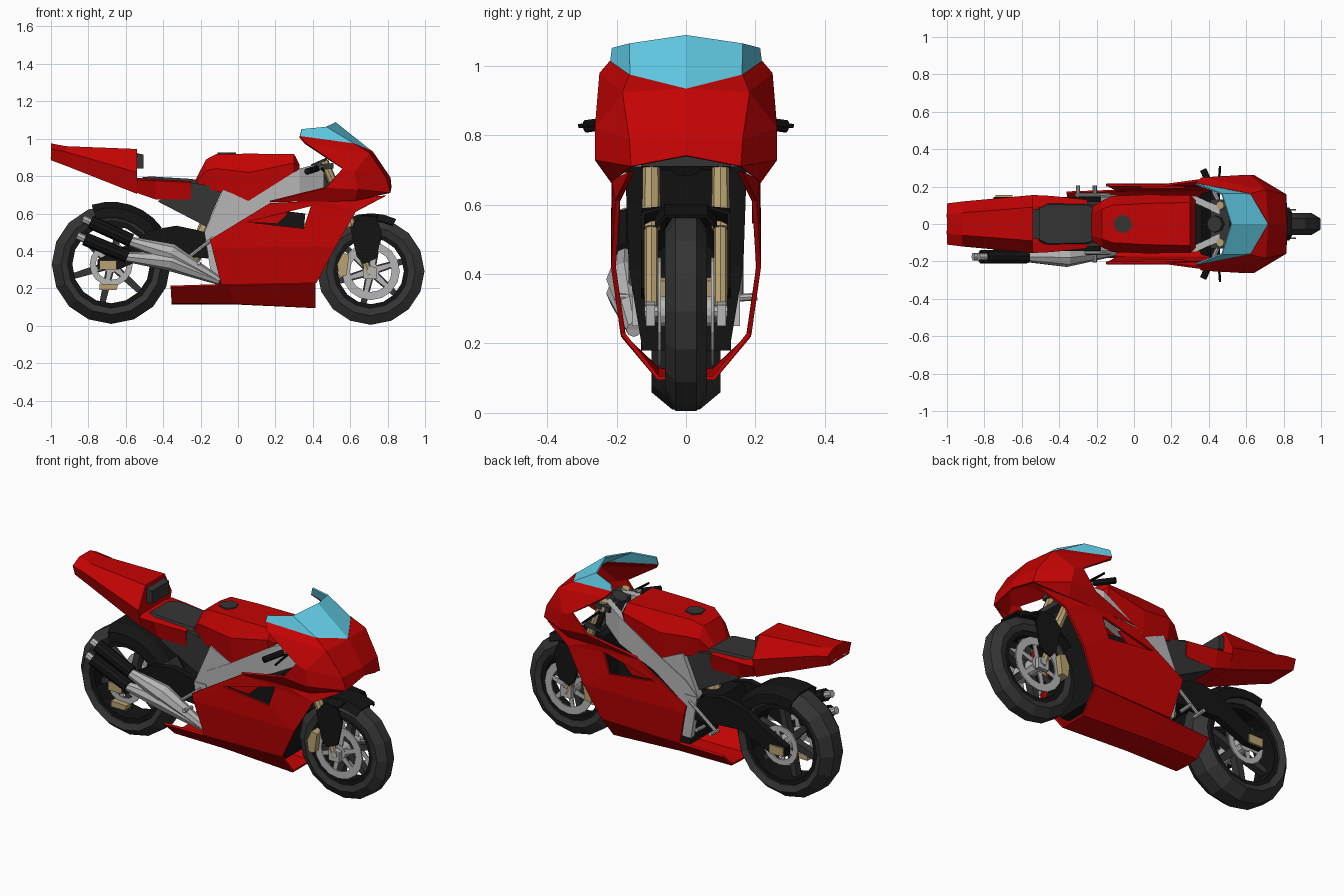
import bpy, bmesh
from math import sin, cos, radians, pi
from mathutils import Vector


def material(name, rgb):
    m = bpy.data.materials.new(name)
    m.diffuse_color = (*rgb, 1)
    return m


RED = material("red", (0.55, 0.001, 0.001))
BLUE = material("blue", (0.13, 0.65, 0.85))
DARK = material("dark", (0.035, 0.035, 0.035))
BLACK = material("black", (0.007, 0.007, 0.007))
GOLD = material("gold", (0.48, 0.36, 0.17))
STEEL = material("steel", (0.47, 0.47, 0.47))


def mesh(name, verts, faces, mat, mirror=False, thick=0):
    me = bpy.data.meshes.new(name)
    me.from_pydata([tuple(v) for v in verts], [], faces)
    bm = bmesh.new()
    bm.from_mesh(me)
    bmesh.ops.recalc_face_normals(bm, faces=bm.faces)
    bm.to_mesh(me)
    bm.free()
    me.materials.append(mat)
    ob = bpy.data.objects.new(name, me)
    bpy.context.collection.objects.link(ob)
    if mirror:
        mod = ob.modifiers.new("mirror", 'MIRROR')
        mod.use_axis = (False, True, False)
    if thick:
        mod = ob.modifiers.new("solidify", 'SOLIDIFY')
        mod.thickness, mod.offset = thick, 0
    return ob


def loft(name, rings, mat, mirror=False):
    n = len(rings[0])
    verts = [p for r in rings for p in r]
    faces = [(i * n + j, i * n + (j + 1) % n, (i + 1) * n + (j + 1) % n, (i + 1) * n + j)
             for i in range(len(rings) - 1) for j in range(n)]
    faces += [tuple(range(n)), tuple(range(len(verts) - n, len(verts)))]
    return mesh(name, verts, faces, mat, mirror)


def hull(name, sections, mat):
    # each section: x followed by (half width, z) from top to bottom
    rings = [[(x, w, z) for w, z in s] + [(x, -w, z) for w, z in reversed(s)] for x, *s in sections]
    return loft(name, rings, mat)


def plate(name, pts, y0, y1, mat, mirror=True):
    return loft(name, [[(x, y, z) for x, z in pts] for y in (y0, y1)], mat, mirror)


def rod(name, path, mat, mirror=True, seg=8):
    # path: (x, y, z, radius)
    d = (Vector(path[-1][:3]) - Vector(path[0][:3])).normalized()
    u = d.orthogonal().normalized()
    v = d.cross(u)
    rings = [[Vector(p[:3]) + p[3] * (u * cos(2 * pi * k / seg) + v * sin(2 * pi * k / seg))
              for k in range(seg)] for p in path]
    return loft(name, rings, mat, mirror)


def revolve(name, profile, c, mat, seg=16, a0=0, a1=360, mirror=False):
    # profile: (radius, y); full turns are closed rings, arcs are open sheets
    full, n = a1 - a0 == 360, len(profile)
    verts = []
    for k in range(seg + (not full)):
        a = radians(a0 + (a1 - a0) * k / seg)
        verts += [(c[0] + r * cos(a), y, c[1] + r * sin(a)) for r, y in profile]
    m = len(verts)
    faces = [(k * n + j, k * n + (j + 1) % n, ((k + 1) * n + (j + 1) % n) % m, ((k + 1) * n + j) % m)
             for k in range(seg) for j in range(n if full else n - 1)]
    return mesh(name, verts, faces, mat, mirror, 0 if full else 0.01)


def ring(name, r0, r1, y0, y1, c, mat, mirror=False):
    return revolve(name, [(r0, y0), (r1, y0), (r1, y1), (r0, y1)], c, mat, 16, mirror=mirror)


# Wheels: tyre, rim, spokes, hub, discs
FW, RW = (0.71, 0.292), (-0.678, 0.328)


def wheel(tag, c, R, w, crown, disc, disc_y):
    s = R - 0.085
    revolve(tag + "_tyre", [(R, -crown), (R, crown), (R - 0.05, w), (s, w * 0.85), (s, -w * 0.85), (R - 0.05, -w)],
            c, DARK)
    ring(tag + "_rim", s - 0.025, s + 0.005, -w * 0.75, w * 0.75, c, BLACK)
    ring(tag + "_brake_disc", disc * 0.72, disc, disc_y, disc_y + 0.008, c, STEEL, True)
    for k in range(6):
        a = k * pi / 3 + 0.3
        at = lambda r, t: (c[0] + r * cos(a) - t * sin(a), c[1] + r * sin(a) + t * cos(a))
        quad = lambda r0, r1, t: [at(r0, t), at(r0, -t), at(r1, -t * 0.7), at(r1, t * 0.7)]
        plate(tag + "_spoke", quad(0.03, s - 0.01, 0.022), -0.022, 0.022, DARK, False)
        plate(tag + "_disc_carrier", quad(0.03, disc * 0.8, 0.016), disc_y, disc_y + 0.006, STEEL)
    rod(tag + "_hub", [(c[0], -disc_y - 0.01, c[1], 0.045), (c[0], disc_y + 0.01, c[1], 0.045)], STEEL, False, 12)
    rod(tag + "_axle", [(c[0], -0.12, c[1], 0.018), (c[0], 0.12, c[1], 0.018)], STEEL, False)


wheel("front", FW, 0.287, 0.06, 0.03, 0.155, 0.072)
wheel("rear", RW, 0.318, 0.1, 0.04, 0.115, 0.085)

# Mudguards
revolve("front_fender", [(0.27, -0.085), (0.305, -0.06), (0.305, 0.06), (0.27, 0.085)], FW, BLACK, 6, 64, 140)
plate("front_fender_side", [(0.6, 0.52), (0.66, 0.585), (0.74, 0.575), (0.77, 0.5), (0.74, 0.36), (0.67, 0.33),
                            (0.635, 0.37)], 0.12, 0.13, BLACK)
mesh("front_fender_bridge", [(0.6, 0.125, 0.52), (0.66, 0.125, 0.585), (0.74, 0.125, 0.575), (0.58, 0.07, 0.55),
                             (0.65, 0.07, 0.59), (0.75, 0.07, 0.59)], [(0, 1, 4, 3), (1, 2, 5, 4)], BLACK, True, 0.01)
revolve("rear_hugger", [(0.25, -0.115), (0.3, -0.11), (0.33, -0.06), (0.33, 0.06), (0.3, 0.11), (0.25, 0.115)],
        RW, BLACK, 6, 36, 108)

# Forks, calipers, steering
rod("fork_upper", [(0.46, 0.1, 0.88, 0.023), (0.61, 0.1, 0.53, 0.027)], GOLD)
rod("fork_lower", [(0.6, 0.1, 0.55, 0.02), (0.705, 0.1, 0.27, 0.02)], GOLD)
plate("front_caliper", [(0.54, 0.26), (0.58, 0.27), (0.595, 0.38), (0.56, 0.39), (0.53, 0.33)], 0.06, 0.115, GOLD)
plate("fork_foot", [(0.67, 0.25), (0.74, 0.25), (0.74, 0.31), (0.67, 0.33)], 0.09, 0.115, STEEL)
for x, z in ((0.47, 0.85), (0.53, 0.72)):
    plate("triple_clamp", [(x - 0.06, z - 0.02), (x + 0.04, z - 0.01), (x + 0.04, z + 0.02), (x - 0.06, z + 0.01)],
          -0.13, 0.13, DARK, False)
rod("handlebar", [(0.46, 0.1, 0.85, 0.012), (0.42, 0.19, 0.838, 0.012)], STEEL)
rod("handle_grip", [(0.42, 0.18, 0.84, 0.018), (0.37, 0.29, 0.825, 0.018)], BLACK)
rod("brake_lever", [(0.45, 0.16, 0.84, 0.008), (0.46, 0.31, 0.826, 0.006)], BLACK)

# Upper fairing and windscreen
screen = [(0.52, 0, 1.085), (0.47, 0.16, 1.062), (0.34, 0.21, 1.05),
          (0.715, 0, 0.93), (0.62, 0.16, 0.97), (0.33, 0.215, 1.01)]
mesh("windscreen", screen, [(0, 1, 4, 3), (1, 2, 5, 4)], BLUE, True, 0.008)
upper = [(0.715, 0, 0.93), (0.62, 0.16, 0.97), (0.33, 0.215, 1.01), (0.36, 0.245, 0.975), (0.7, 0.18, 0.92),
         (0.81, 0, 0.79), (0.79, 0.16, 0.785), (0.62, 0.257, 0.82), (0.56, 0.255, 0.84), (0.47, 0.25, 0.74),
         (0.64, 0.257, 0.73), (0.81, 0.155, 0.71), (0.815, 0, 0.74), (0.17, 0.21, 0.665), (0.62, 0.208, 0.67)]
mesh("upper_fairing", upper, [(0, 1, 4), (0, 4, 6, 5), (5, 6, 11, 12), (1, 2, 3, 4), (4, 3, 8, 7), (4, 7, 6),
                              (6, 7, 10, 11), (7, 8, 9, 10), (10, 9, 13, 14), (11, 10, 14)], RED, True, 0.012)

# Side fairing with vent opening, slat and belly pan
side = [(-0.15, 0.208, 0.46), (0.17, 0.207, 0.655), (0.46, 0.207, 0.67), (0.79, 0.155, 0.695), (0.63, 0.197, 0.61),
        (0.52, 0.209, 0.42), (0.42, 0.182, 0.23), (-0.09, 0.18, 0.22), (-0.14, 0.209, 0.42),
        (0.05, 0.209, 0.555), (0.39, 0.205, 0.64), (0.35, 0.209, 0.52)]
mesh("side_fairing", side, [(8, 7, 6, 5), (8, 5, 11, 9), (5, 4, 10, 11), (8, 9, 0), (0, 9, 10, 1),
                            (1, 10, 4, 2), (2, 4, 3)], RED, True, 0.014)
plate("vent_slat", [(0.04, 0.555), (0.22, 0.62), (0.27, 0.6), (0.21, 0.545)], 0.19, 0.2, RED)
belly = [(-0.36, 0.17, 0.21), (-0.355, 0.08, 0.125), (-0.355, 0, 0.12), (0.415, 0.183, 0.23), (0.415, 0.08, 0.1),
         (0.415, 0, 0.1), (-0.05, 0.18, 0.22), (-0.02, 0.08, 0.122), (-0.02, 0, 0.12)]
mesh("belly_pan", belly, [(0, 1, 7, 6), (1, 2, 8, 7), (6, 7, 4, 3), (7, 8, 5, 4)], RED, True, 0.012)

# Engine and radiator
plate("engine", [(-0.12, 0.2), (0.32, 0.18), (0.36, 0.6), (0.1, 0.63), (-0.12, 0.46)], -0.13, 0.13, BLACK, False)
loft("radiator", [[(x, -w, z), (x, w, z), (x - 0.05, w, z), (x - 0.05, -w, z)]
                  for x, w, z in ((0.39, 0.125, 0.18), (0.41, 0.165, 0.42), (0.46, 0.175, 0.71))], BLACK)

# Frame: beams converge on the steering head
plate("frame_beam", [(0.33, 0.84), (0.33, 0.68), (0.1, 0.58), (-0.12, 0.42), (-0.18, 0.5),
                     (-0.1, 0.58), (0.06, 0.67)], 0.11, 0.15, STEEL)
loft("frame_head", [[(x, w, t), (x, w + 0.04, t), (x, w + 0.04, b), (x, w, b)]
                    for x, w, t, b in ((0.33, 0.11, 0.84, 0.68), (0.46, 0.05, 0.875, 0.74))], STEEL, True)
rod("steering_head", [(0.43, 0, 0.88, 0.045), (0.51, 0, 0.7, 0.045)], DARK, False)
plate("frame_spar", [(-0.18, 0.5), (-0.08, 0.73), (0.07, 0.66), (-0.05, 0.55)], 0.1, 0.145, STEEL)
plate("frame_upright", [(-0.18, 0.5), (-0.1, 0.5), (-0.08, 0.25), (-0.14, 0.25)], 0.12, 0.155, STEEL)
plate("subframe", [(-0.25, 0.765), (-0.08, 0.735), (-0.17, 0.53), (-0.43, 0.665)], -0.12, 0.12, DARK, False)

# Tank and filler cap
hull("fuel_tank", [(-0.23, (0.06, 0.775), (0.09, 0.765), (0.08, 0.75)),
                   (-0.17, (0.08, 0.89), (0.125, 0.83), (0.11, 0.73)),
                   (-0.115, (0.1, 0.918), (0.15, 0.84), (0.13, 0.72)),
                   (0.06, (0.11, 0.92), (0.157, 0.82), (0.145, 0.665)),
                   (0.3, (0.115, 0.918), (0.155, 0.87), (0.145, 0.8)),
                   (0.33, (0.1, 0.86), (0.125, 0.85), (0.12, 0.84))], RED)
rod("filler_cap", [(-0.06, 0, 0.91, 0.052), (-0.06, 0, 0.926, 0.052)], DARK, False, 6)

# Seat and tail
hull("seat", [(-0.51, (0.08, 0.795), (0.1, 0.78)), (-0.46, (0.105, 0.798), (0.115, 0.77)),
              (-0.25, (0.1, 0.785), (0.11, 0.76)), (-0.15, (0.06, 0.765), (0.075, 0.74))], DARK)
hull("seat_base", [(-0.54, (0.1, 0.79), (0.155, 0.78), (0.12, 0.71)), (-0.44, (0.1, 0.785), (0.15, 0.775), (0.12, 0.675)),
                   (-0.25, (0.09, 0.775), (0.13, 0.765), (0.122, 0.675))], RED)
hull("tail", [(-1.0, (0.05, 0.975), (0.11, 0.945), (0.09, 0.885)), (-0.92, (0.06, 0.96), (0.12, 0.93), (0.095, 0.855)),
              (-0.54, (0.09, 0.945), (0.155, 0.82), (0.12, 0.705))], RED)
plate("back_pad", [(-0.55, 0.84), (-0.505, 0.84), (-0.505, 0.915), (-0.55, 0.925)], -0.08, 0.08, DARK, False)
rod("tail_pipe", [(-0.995, 0.045, 0.915, 0.022), (-0.9, 0.045, 0.88, 0.022)], STEEL)

# Swingarm, shock, rear brake
plate("swingarm", [(-0.14, 0.46), (-0.21, 0.51), (-0.33, 0.535), (-0.47, 0.51), (-0.58, 0.44), (-0.75, 0.355),
                   (-0.75, 0.3), (-0.64, 0.3), (-0.45, 0.38), (-0.16, 0.36)], 0.105, 0.145, BLACK)
plate("swingarm_bridge", [(-0.16, 0.5), (-0.3, 0.52), (-0.34, 0.42), (-0.17, 0.37)], -0.11, 0.11, BLACK, False)
rod("rear_shock", [(-0.15, 0, 0.58, 0.04), (-0.24, 0, 0.36, 0.04)], GOLD, False)
plate("axle_block", [(-0.74, 0.3), (-0.65, 0.3), (-0.65, 0.35), (-0.74, 0.35)], 0.14, 0.155, GOLD)
plate("rear_caliper", [(-0.74, 0.19), (-0.65, 0.19), (-0.64, 0.22), (-0.74, 0.225)], -0.125, -0.075, GOLD, False)

# Twin exhaust on one side
for x0, z0, x1, z1 in ((-0.57, 0.455, -0.79, 0.555), (-0.59, 0.37, -0.82, 0.465)):
    rod("exhaust_pipe", [(-0.1, -0.15, 0.24, 0.022), (-0.36, -0.177, (z0 + 0.37) / 2 - 0.025, 0.053),
                         (x0 - 0.02, -0.175, z0, 0.025)], STEEL, False)
    rod("muffler", [(x0, -0.175, z0, 0.036), (x1, -0.175, z1, 0.036)], BLACK, False, 10)
    rod("muffler_tip", [(x1 + 0.01, -0.175, z1 - 0.005, 0.021), (x1 - 0.04, -0.175, z1 + 0.017, 0.021)], STEEL, False)

# Footrests and brackets
for x in (-0.3, -0.21):
    rod("footrest", [(x, 0.13, 0.33, 0.011), (x, 0.205, 0.335, 0.011)], STEEL)
rod("footrest_bracket", [(-0.13, 0.155, 0.47, 0.01), (-0.31, 0.155, 0.33, 0.01)], STEEL)
